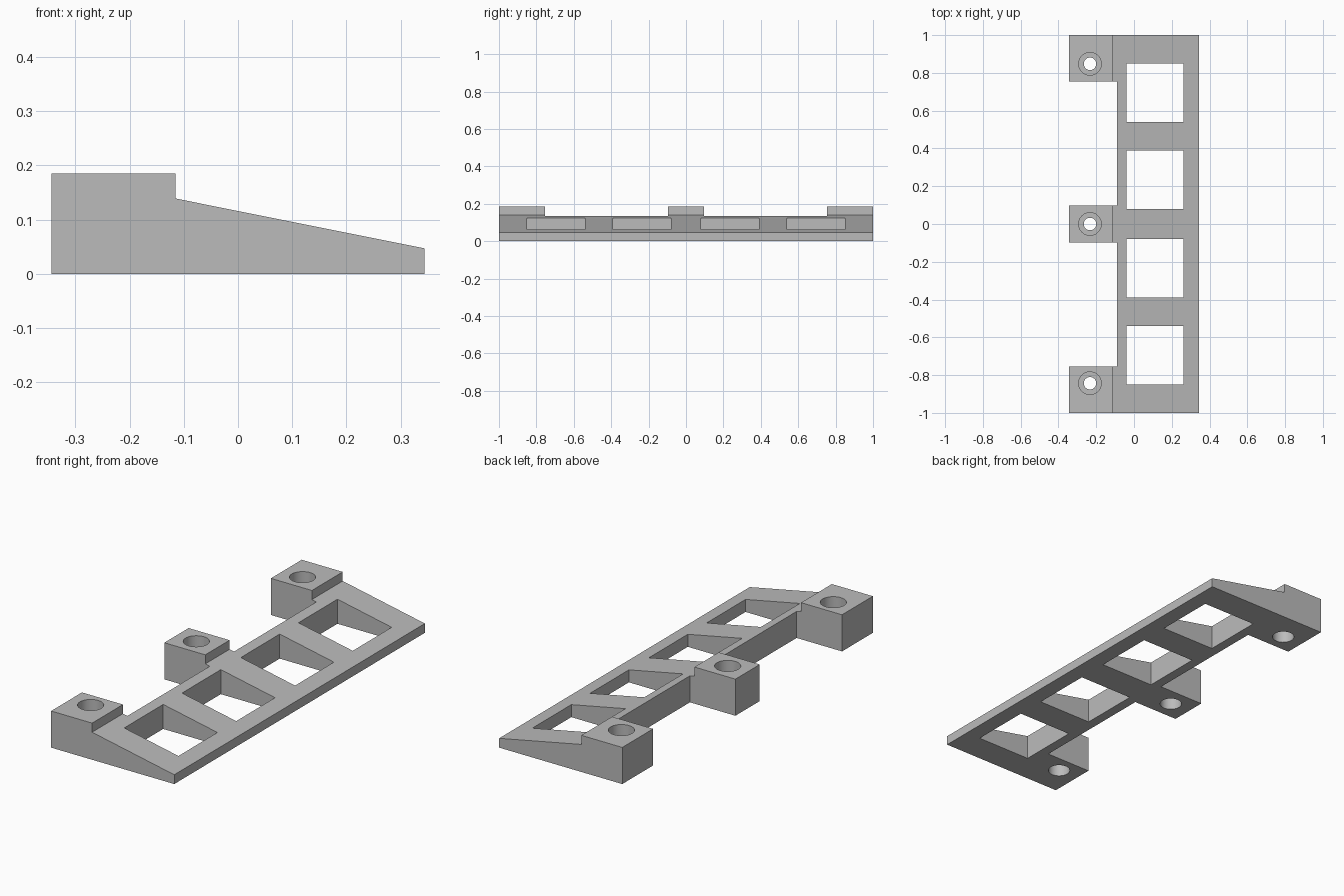
import bpy, bmesh, math
from mathutils import Matrix

cube = bpy.data.objects.get("Cube")
if cube:
    bpy.data.objects.remove(cube, do_unlink=True)

grey = bpy.data.materials.new("plain grey")
grey.use_nodes = True
grey.diffuse_color = (0.5, 0.5, 0.5, 1)
grey.node_tree.nodes["Principled BSDF"].inputs["Base Color"].default_value = (0.5, 0.5, 0.5, 1)


def make_object(name, bm):
    bmesh.ops.recalc_face_normals(bm, faces=bm.faces)
    mesh = bpy.data.meshes.new(name)
    bm.to_mesh(mesh)
    bm.free()
    mesh.materials.append(grey)
    obj = bpy.data.objects.new(name, mesh)
    bpy.context.collection.objects.link(obj)
    return obj


def box(x0, x1, y0, y1, z0=-0.1, z1=0.3):
    bm = bmesh.new()
    size = Matrix.Diagonal((x1 - x0, y1 - y0, z1 - z0, 1))
    place = Matrix.Translation(((x0 + x1) / 2, (y0 + y1) / 2, (z0 + z1) / 2))
    bmesh.ops.create_cube(bm, size=1, matrix=place @ size)
    return make_object("box_cutter", bm)


def bore(x, y, radius, z0, z1):
    bm = bmesh.new()
    bmesh.ops.create_cone(bm, cap_ends=True, segments=48, radius1=radius, radius2=radius,
                          depth=z1 - z0, matrix=Matrix.Translation((x, y, (z0 + z1) / 2)))
    return make_object("bore_cutter", bm)


def cut(target, cutter):
    mod = target.modifiers.new("cut", "BOOLEAN")
    mod.operation = "DIFFERENCE"
    mod.solver = "EXACT"
    mod.object = cutter
    bpy.context.view_layer.objects.active = target
    bpy.ops.object.modifier_apply(modifier=mod.name)
    bpy.data.objects.remove(cutter, do_unlink=True)


# Sloped side profile extruded along the full length
profile = [(-0.344, 0), (0.344, 0), (0.344, 0.047), (-0.115, 0.139), (-0.115, 0.185), (-0.344, 0.185)]
bm = bmesh.new()
face = bm.faces.new([bm.verts.new((x, -1, z)) for x, z in profile])
ext = bmesh.ops.extrude_face_region(bm, geom=[face])
bmesh.ops.translate(bm, vec=(0, 2, 0), verts=[v for v in ext["geom"] if isinstance(v, bmesh.types.BMVert)])
frame = make_object("wedge_frame", bm)

# Gaps between the three mounting blocks, and the four windows
for side in (-1, 1):
    for x0, x1, near, far in ((-0.5, -0.09, 0.097, 0.754),
                              (-0.04, 0.263, 0.08, 0.39),
                              (-0.04, 0.263, 0.54, 0.851)):
        y0, y1 = sorted((side * near, side * far))
        cut(frame, box(x0, x1, y0, y1))

# Screw holes: wide recess above and below, narrow hole through the web
for y in (-0.843, 0, 0.848):
    cut(frame, bore(-0.233, y, 0.033, -0.1, 0.3))
    cut(frame, bore(-0.233, y, 0.06, 0.1, 0.3))
    cut(frame, bore(-0.233, y, 0.052, -0.1, 0.06))

# Smooth bore walls, crisp edges elsewhere
bpy.ops.object.select_all(action="DESELECT")
frame.select_set(True)
bpy.context.view_layer.objects.active = frame
bpy.ops.object.shade_smooth_by_angle(angle=math.radians(30))
